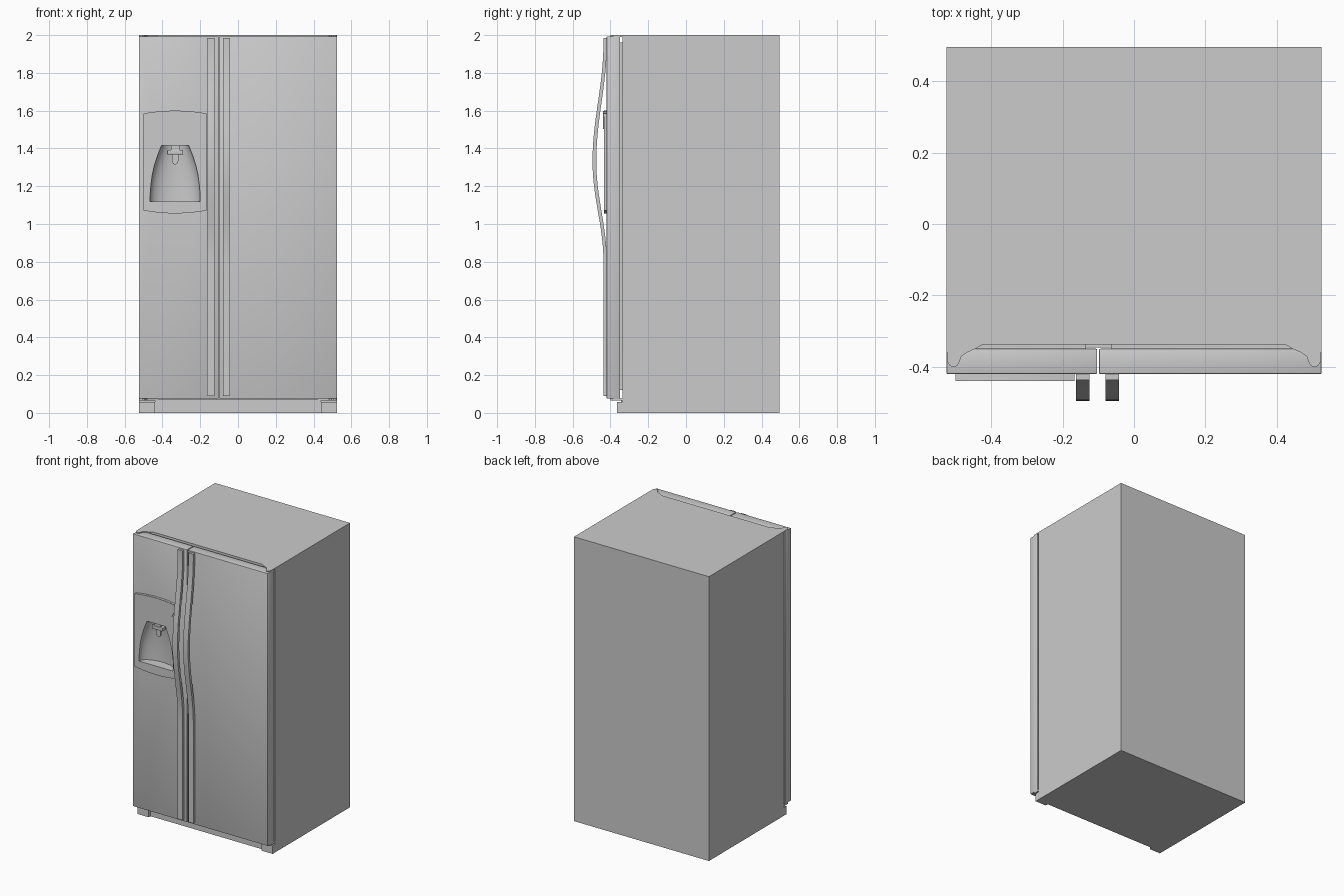
import bpy, bmesh, math
from mathutils import Vector

if "Cube" in bpy.data.objects:
    bpy.data.objects.remove(bpy.data.objects["Cube"])


def make(name, bm, smooth=False):
    bmesh.ops.recalc_face_normals(bm, faces=bm.faces[:])
    me = bpy.data.meshes.new(name)
    bm.to_mesh(me)
    bm.free()
    ob = bpy.data.objects.new(name, me)
    bpy.context.collection.objects.link(ob)
    if smooth:
        shade(ob)
    return ob


def activate(ob):
    bpy.ops.object.select_all(action='DESELECT')
    ob.select_set(True)
    bpy.context.view_layer.objects.active = ob


def shade(ob):
    activate(ob)
    bpy.ops.object.shade_smooth_by_angle(angle=math.radians(30))


def prism(name, pts, axis, a, b, smooth=False):
    """Extrude a 2D outline along an axis from a to b."""
    place = {'x': lambda p, t: (t, p[0], p[1]),
             'y': lambda p, t: (p[0], t, p[1]),
             'z': lambda p, t: (p[0], p[1], t)}[axis]
    bm = bmesh.new()
    face = bm.faces.new([bm.verts.new(place(p, a)) for p in pts])
    ext = bmesh.ops.extrude_face_region(bm, geom=[face])['geom']
    shift = Vector(place((0, 0), b - a))
    bmesh.ops.translate(bm, vec=shift, verts=[v for v in ext if isinstance(v, bmesh.types.BMVert)])
    if face.is_valid and len(bm.faces) == len(pts) + 1:
        bm.faces.new([v for v in bm.verts][:len(pts)])
    return make(name, bm, smooth)


def box(name, x0, x1, y0, y1, z0, z1, bevel=0):
    ob = prism(name, [(x0, y0), (x1, y0), (x1, y1), (x0, y1)], 'z', z0, z1)
    if bevel:
        activate(ob)
        m = ob.modifiers.new("round", 'BEVEL')
        m.width, m.segments = bevel, 2
        bpy.ops.object.modifier_apply(modifier=m.name)
    return ob


def loft(name, rings, smooth=False):
    bm = bmesh.new()
    vs = [[bm.verts.new(p) for p in r] for r in rings]
    n = len(rings[0])
    for lo, hi in zip(vs, vs[1:]):
        for i in range(n):
            j = (i + 1) % n
            bm.faces.new((lo[i], lo[j], hi[j], hi[i]))
    bm.faces.new(vs[0])
    bm.faces.new(vs[-1])
    return make(name, bm, smooth)


# Cabinet, kick plate and feet
box("cabinet", -0.525, 0.525, -0.337, 0.495, 0, 2)
box("kick_plate", -0.44, 0.44, -0.345, -0.33, 0, 0.07)
for s, side in ((-1, "left"), (1, "right")):
    xs = sorted((s * 0.44, s * 0.525))
    box(side + "_foot", *xs, -0.365, -0.33, 0, 0.057)
    # Hinge covers above and below each door
    outline = [(s * x, y) for x, y in (
        (0.525, -0.335), (0.523, -0.385), (0.515, -0.397), (0.505, -0.401), (0.495, -0.397),
        (0.488, -0.385), (0.483, -0.37), (0.468, -0.36), (0.445, -0.35), (0.42, -0.335))]
    prism(side + "_top_hinge", outline, 'z', 1.991, 2.0, True)
    prism(side + "_bottom_hinge", outline, 'z', 0.066, 0.077, True)

# Doors with the seals behind them
left_door = box("freezer_door", -0.525, -0.103, -0.42, -0.349, 0.076, 1.993, 0.004)
right_door = box("fridge_door", -0.098, 0.525, -0.42, -0.349, 0.076, 1.993, 0.004)
box("freezer_seal", -0.48, -0.135, -0.351, -0.336, 0.12, 1.96)
box("fridge_seal", -0.065, 0.48, -0.351, -0.336, 0.12, 1.96)

# Bowed door handles
zs = [0.09, 0.78] + [0.8 + 1.16 * i / 28 for i in range(29)] + [1.985]


def bow(z):
    t = (z - 0.8) / 0.53 if z < 1.33 else (1.96 - z) / 0.63
    return (1 - math.cos(math.pi * max(t, 0))) / 2


rim = [(-0.437 - 0.058 * bow(z), z) for z in zs] + [(-0.419 - 0.056 * bow(z), z) for z in reversed(zs)]
prism("freezer_handle", rim, 'x', -0.163, -0.125, True)
prism("fridge_handle", rim, 'x', -0.080, -0.042, True)

# Dispenser surround with arched top and bottom
CX = -0.333


def arc(w, z_edge, z_mid, n=12):
    return [(CX + w * t, z_mid + (z_edge - z_mid) * t * t) for t in (2 * i / n - 1 for i in range(n + 1))]


panel = prism("dispenser_panel", arc(0.167, 1.072, 1.056) + arc(0.167, 1.585, 1.6)[::-1], 'y', -0.434, -0.415)
prism("dispenser_controls", arc(0.126, 1.503, 1.508) + arc(0.166, 1.584, 1.599)[::-1], 'y', -0.439, -0.43)

# Curved alcove, cut through the surround into the door
rings = []
for z, w, d in ((1.118, 0.133, 0.07), (1.16, 0.132, 0.07), (1.21, 0.128, 0.069), (1.26, 0.121, 0.067),
                (1.31, 0.110, 0.064), (1.36, 0.094, 0.060), (1.415, 0.072, 0.054)):
    ring = [(CX + w, -0.46, z)]
    ring += [(CX + w * math.cos(math.pi * i / 24), -0.432 + d * math.sin(math.pi * i / 24), z) for i in range(25)]
    rings.append(ring + [(CX - w, -0.46, z)])
cutter = loft("alcove_cutter", rings)
cutter.hide_render = True
for ob in (left_door, panel):
    activate(ob)
    m = ob.modifiers.new("alcove", 'BOOLEAN')
    m.operation, m.solver, m.object = 'DIFFERENCE', 'EXACT', cutter
    bpy.ops.object.modifier_apply(modifier=m.name)
bpy.data.objects.remove(cutter)
for ob in (left_door, right_door, panel):
    shade(ob)

# Dispenser nozzle and paddle
box("nozzle_mount", CX - 0.022, CX + 0.022, -0.42, -0.375, 1.39, 1.418)
box("nozzle_bar", CX - 0.042, CX + 0.042, -0.425, -0.385, 1.368, 1.392, 0.004)
tip = [(CX + 0.017 * math.cos(a), 1.335 + 0.02 * math.sin(a)) for a in (math.pi + math.pi * i / 10 for i in range(11))]
prism("paddle", tip + [(CX + 0.017, 1.37), (CX - 0.017, 1.37)], 'y', -0.41, -0.398, True)
